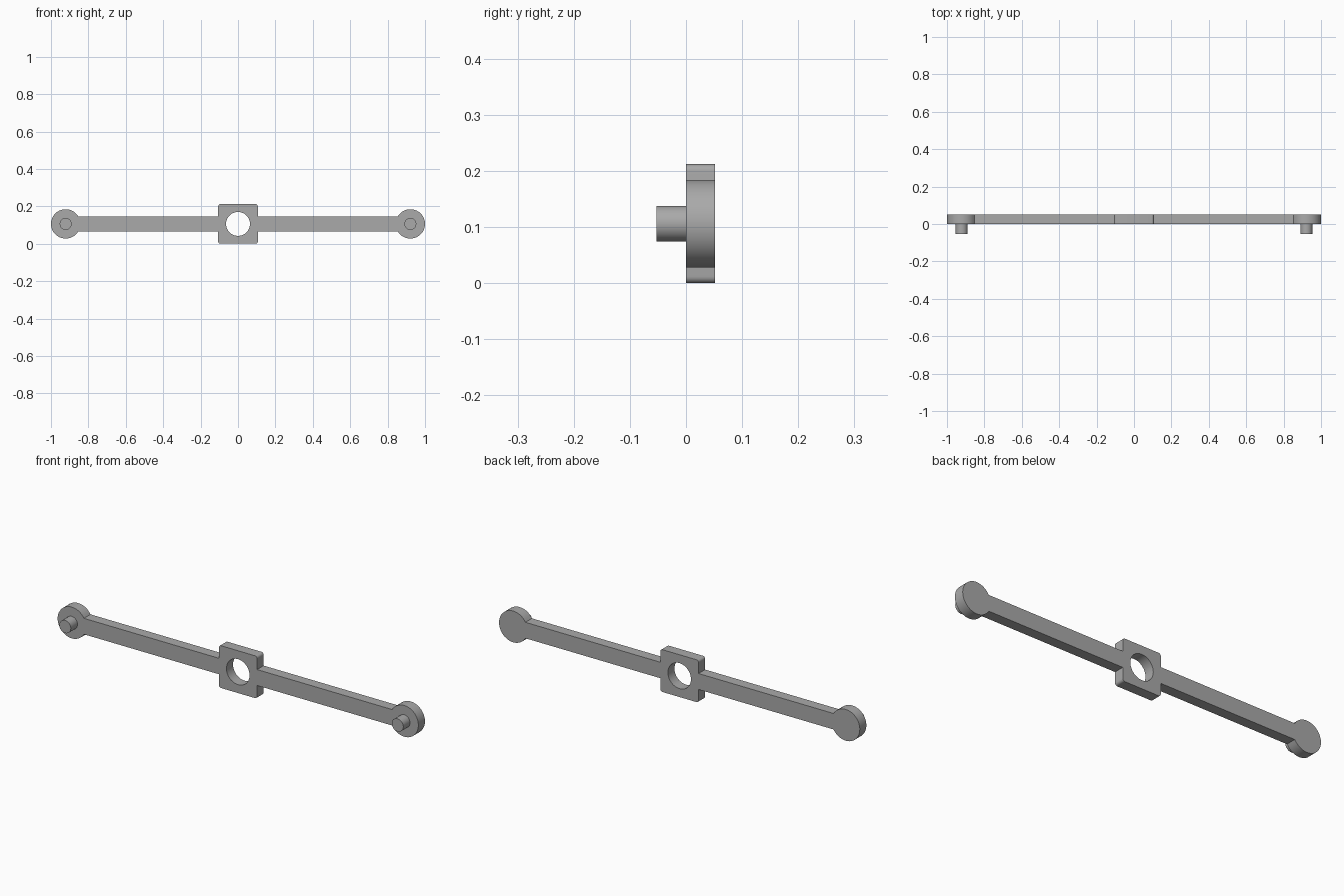
import bpy
import bmesh
from math import sin, cos, asin, pi, radians
from mathutils import Matrix

MID = 0.106          # height of the centre line, half the hub size
DEPTH = 0.052        # plate thickness
BAR = 0.04           # half height of the arms
END_X, END_R = 0.9215, 0.0785
PIN_R, HOLE_R, CORNER = 0.032, 0.064, 0.012

cube = bpy.data.objects.get("Cube")
if cube:
    bpy.data.objects.remove(cube, do_unlink=True)

metal = bpy.data.materials.new("grey metal")
metal.use_nodes = True
colour = (0.4, 0.4, 0.4, 1)
metal.diffuse_color = colour
metal.node_tree.nodes["Principled BSDF"].inputs["Base Color"].default_value = colour


def finish(bm, name):
    """Turn a bmesh into a grey object with sharp edges kept."""
    bmesh.ops.recalc_face_normals(bm, faces=bm.faces)
    mesh = bpy.data.meshes.new(name)
    bm.to_mesh(mesh)
    bm.free()
    mesh.materials.append(metal)
    obj = bpy.data.objects.new(name, mesh)
    bpy.context.collection.objects.link(obj)
    return obj


def smooth(obj):
    bpy.ops.object.select_all(action='DESELECT')
    obj.select_set(True)
    bpy.context.view_layer.objects.active = obj
    bpy.ops.object.shade_smooth_by_angle(angle=radians(30))


def cylinder(name, x, radius, y0, y1, sides):
    """Cylinder lying along y."""
    bm = bmesh.new()
    place = Matrix.Translation((x, (y0 + y1) / 2, MID)) @ Matrix.Rotation(pi / 2, 4, 'X')
    bmesh.ops.create_cone(bm, cap_ends=True, segments=sides, radius1=radius,
                          radius2=radius, depth=y1 - y0, matrix=place)
    return finish(bm, name)


def arc(cx, cz, r, a0, a1, n):
    return [(cx + r * cos(a0 + (a1 - a0) * i / n),
             cz + r * sin(a0 + (a1 - a0) * i / n)) for i in range(n + 1)]


# Plate outline: one quarter from the end tip to the hub top, then mirrored
meet = pi - asin(BAR / END_R)
inner = MID - CORNER
quarter = arc(END_X, 0, END_R, 0, meet, 14) + [(MID, BAR)]
quarter += arc(inner, inner, CORNER, 0, pi / 2, 5)
upper = quarter + [(-x, z) for x, z in reversed(quarter)]
outline = upper + [(x, -z) for x, z in reversed(upper[1:-1])]

bm = bmesh.new()
face = bm.faces.new([bm.verts.new((x, 0, z + MID)) for x, z in outline])
extruded = bmesh.ops.extrude_face_region(bm, geom=[face])
bmesh.ops.translate(bm, vec=(0, DEPTH, 0),
                    verts=[v for v in extruded["geom"] if isinstance(v, bmesh.types.BMVert)])
plate = finish(bm, "arm_plate")

# Round hole through the hub
cutter = cylinder("hole_cutter", 0, HOLE_R, -0.1, 0.15, 40)
cutter.hide_render = True
cut = plate.modifiers.new("hole", 'BOOLEAN')
cut.operation = 'DIFFERENCE'
cut.solver = 'EXACT'
cut.object = cutter
bpy.context.view_layer.objects.active = plate
bpy.ops.object.modifier_apply(modifier=cut.name)
bpy.data.objects.remove(cutter, do_unlink=True)
smooth(plate)

# Pins on the front of both ends
for side, x in (("left", END_X), ("right", -END_X)):
    smooth(cylinder(side + "_pin", x, PIN_R, -0.053, 0.004, 24))
